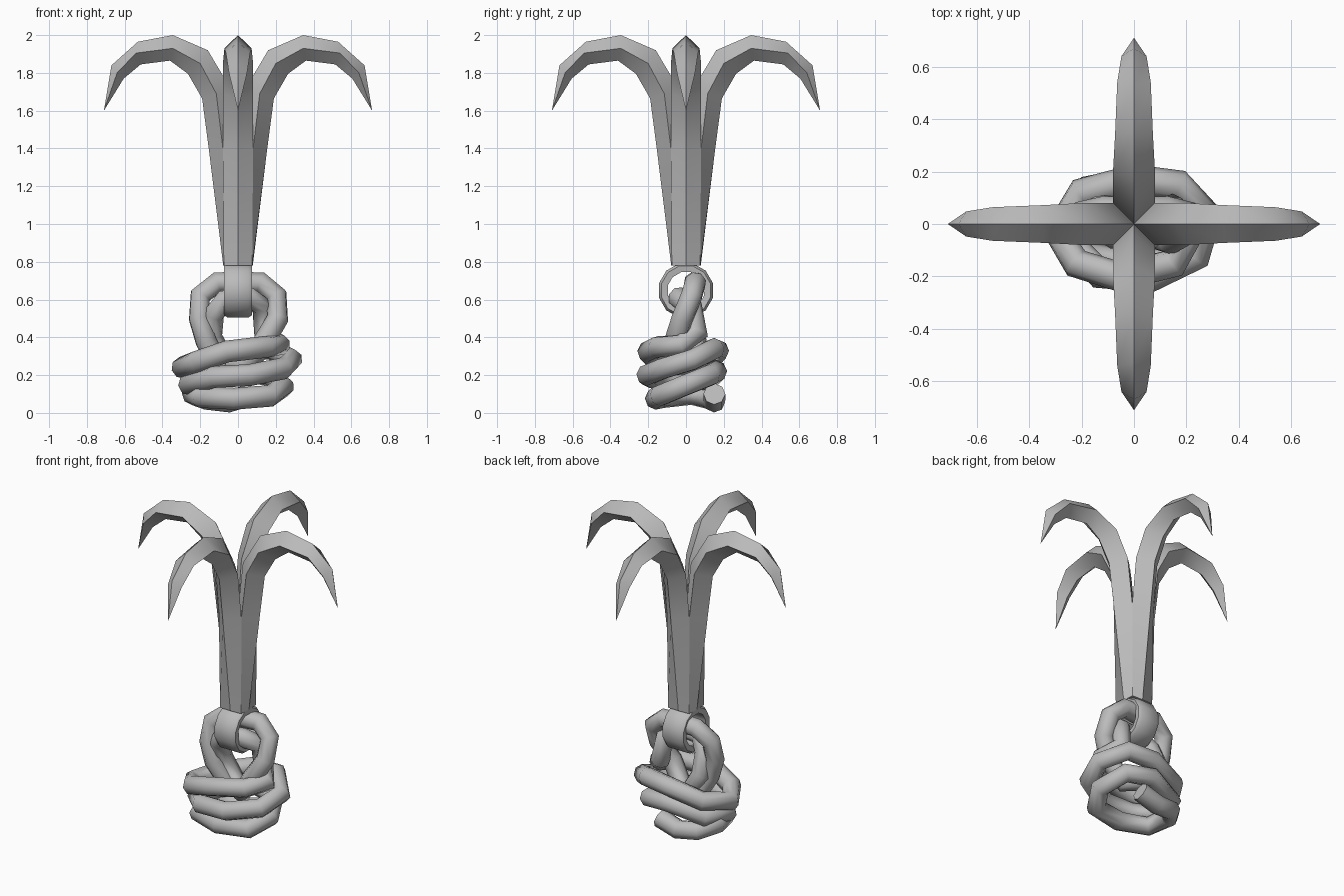
import bpy
import bmesh
from math import radians, pi, sin, cos
from mathutils import Matrix, Vector

cube = bpy.data.objects.get("Cube")
if cube:
    bpy.data.objects.remove(cube, do_unlink=True)

grey = bpy.data.materials.new("plain grey")
grey.use_nodes = True
GREY = (0.5, 0.5, 0.5, 1)
grey.diffuse_color = GREY
grey.node_tree.nodes["Principled BSDF"].inputs["Base Color"].default_value = GREY


def finish(name, bm, angle=35):
    """Turn a bmesh into a shaded, coloured object."""
    bmesh.ops.remove_doubles(bm, verts=bm.verts, dist=0.0005)
    bmesh.ops.recalc_face_normals(bm, faces=bm.faces)
    mesh = bpy.data.meshes.new(name)
    bm.to_mesh(mesh)
    bm.free()
    mesh.materials.append(grey)
    mesh.polygons.foreach_set("use_smooth", [True] * len(mesh.polygons))
    mesh.set_sharp_from_angle(angle=radians(angle))
    obj = bpy.data.objects.new(name, mesh)
    bpy.context.collection.objects.link(obj)
    return obj


# Prong sections: (outer ridge), (side edge), (inner ridge) as radius, height; then half width
sections = [
    ((.078, .78), (.075, .78), (0, .78), .075),
    ((.155, 1.40), (.08, 1.40), (0, 1.40), .08),
    ((.19, 1.665), (.115, 1.69), (.035, 1.71), .08),
    ((.265, 1.795), (.2, 1.85), (.16, 1.92), .08),
    ((.36, 1.865), (.345, 1.93), (.345, 2.0), .072),
    ((.515, 1.845), (.54, 1.905), (.53, 1.965), .064),
    ((.605, 1.77), (.64, 1.80), (.67, 1.84), .048),
]
TIP = (.71, 0, 1.6)

# Four-pronged hook: the prongs share their lower corners to form the shaft
bm = bmesh.new()
for k in range(4):
    spin = Matrix.Rotation(k * pi / 2, 3, 'Z')

    def vert(r, w, z):
        return bm.verts.new(spin @ Vector((r, w, z)))

    rings = [[vert(o[0], 0, o[1]), vert(s[0], w, s[1]),
              vert(i[0], 0, i[1]), vert(s[0], -w, s[1])]
             for o, s, i, w in sections]
    for level, (low, high) in enumerate(zip(rings, rings[1:])):
        for j in (0, 3) if level == 0 else range(4):
            n = (j + 1) % 4
            bm.faces.new((low[j], low[n], high[n], high[j]))
    tip = vert(*TIP)
    for j in range(4):
        bm.faces.new((rings[-1][j], rings[-1][(j + 1) % 4], tip))
    bm.faces.new(rings[0])
finish("hook_prongs", bm)

# Eye ring under the shaft, with its hole running sideways
bm = bmesh.new()
profile = [(-.055, .148), (.055, .148), (.075, .135), (.07, .1), (-.07, .1), (-.075, .135)]
SIDES = 12
loops = []
for k in range(SIDES):
    a = 2 * pi * (k + .5) / SIDES
    loops.append([bm.verts.new((x, r * sin(a), .648 + r * cos(a))) for x, r in profile])
for k in range(SIDES):
    a, b = loops[k], loops[(k + 1) % SIDES]
    for j in range(len(profile)):
        n = (j + 1) % len(profile)
        bm.faces.new((a[j], a[n], b[n], b[j]))
finish("eye_ring", bm, 40)

# Rope: two turns through the eye, then wraps spiralling down around the knot
outer_turn = [(-.1, .04, .25), (-.17, .0, .38), (-.205, .0, .5), (-.2, .03, .62),
              (-.11, .05, .69), (.0, .045, .69), (.12, .05, .69), (.205, .03, .62),
              (.21, -.02, .5), (.14, -.06, .38), (.05, -.03, .25)]
inner_turn = [(-.06, .06, .26), (-.14, .05, .4), (-.13, .0, .52), (-.07, -.04, .6),
              (.06, -.04, .61), (.13, .03, .56), (.14, .06, .42)]
upper_wrap = [(.22, -.03, .36), (.15, -.15, .35), (-.06, -.2, .325), (-.22, -.15, .27),
              (-.295, -.03, .24), (-.2, .12, .27), (.0, .17, .33), (.17, .15, .34)]
middle_wrap = [(.285, .03, .28), (.24, -.12, .235), (.06, -.205, .2), (-.13, -.19, .19),
               (-.26, -.05, .15), (-.2, .1, .16), (.0, .16, .22), (.17, .13, .2)]
lower_wrap = [(.24, -.02, .14), (.17, -.14, .09), (-.02, -.16, .075), (-.2, -.11, .085),
              (-.24, .03, .1), (-.17, .13, .075), (-.05, .15, .06), (.08, .15, .1)]
path = outer_turn + inner_turn + upper_wrap + middle_wrap + lower_wrap

curve = bpy.data.curves.new("knotted_rope", 'CURVE')
curve.dimensions = '3D'
curve.bevel_depth = .058
curve.bevel_resolution = 2
curve.use_fill_caps = True
spline = curve.splines.new('POLY')
spline.points.add(len(path) - 1)
for point, co in zip(spline.points, path):
    point.co = (*co, 1)
spline.use_smooth = True
curve.materials.append(grey)
rope = bpy.data.objects.new("knotted_rope", curve)
bpy.context.collection.objects.link(rope)
